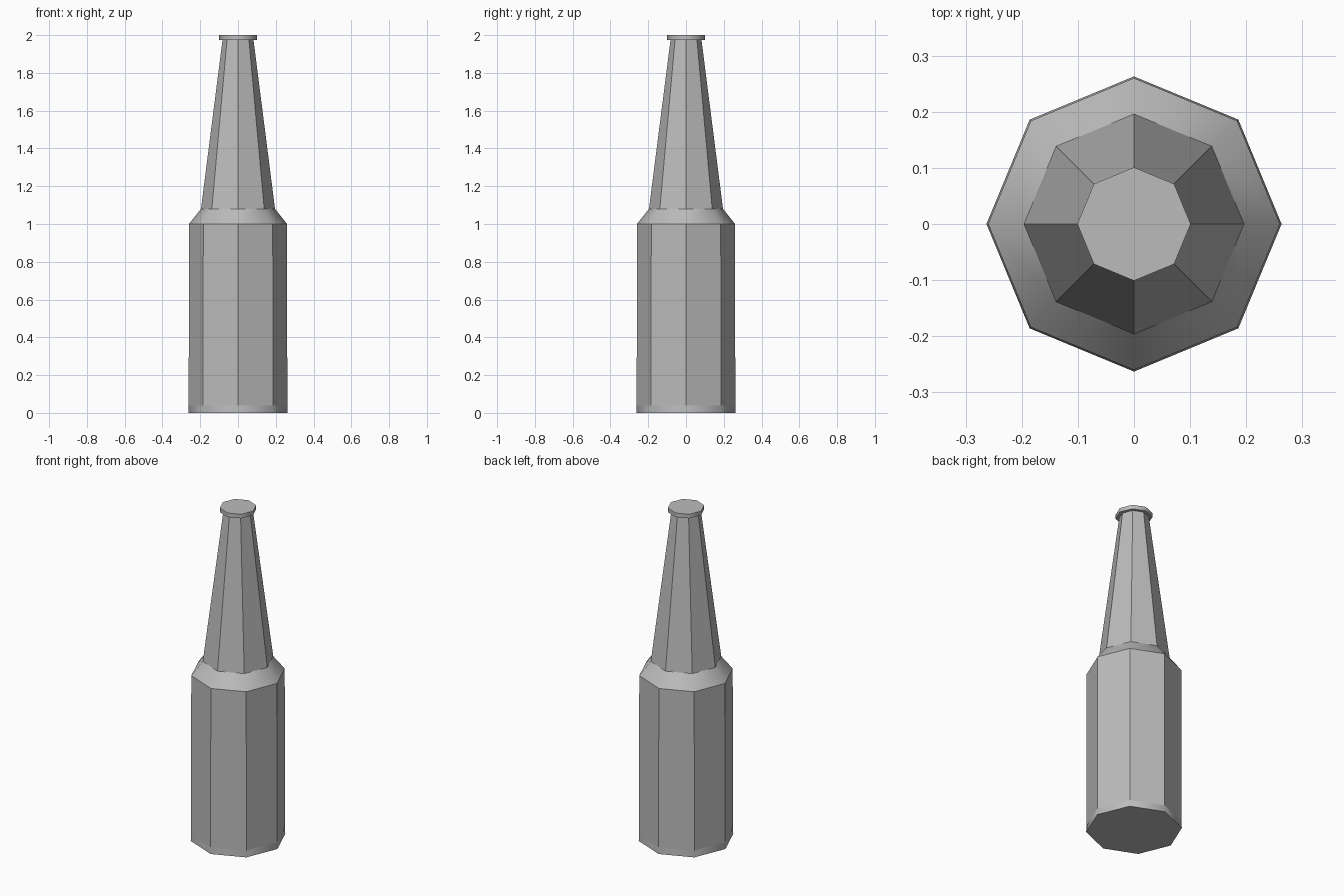
import bpy, bmesh
from math import cos, sin, tau

if "Cube" in bpy.data.objects:
    bpy.data.objects.remove(bpy.data.objects["Cube"], do_unlink=True)

SIDES = 8

grey = bpy.data.materials.new("plain grey")
grey.use_nodes = True
colour = (0.5, 0.5, 0.5, 1)
grey.diffuse_color = colour
grey.node_tree.nodes["Principled BSDF"].inputs["Base Color"].default_value = colour


def turned(name, profile, smooth=False, cap_bottom=False, cap_top=False):
    """Octagonal shell through (radius, height) rings, listed bottom to top."""
    bm = bmesh.new()
    rings = [[bm.verts.new((r * cos(tau * i / SIDES), r * sin(tau * i / SIDES), z))
              for i in range(SIDES)] for r, z in profile]
    for low, high in zip(rings, rings[1:]):
        for i in range(SIDES):
            j = (i + 1) % SIDES
            bm.faces.new((low[i], low[j], high[j], high[i])).smooth = smooth
    if cap_bottom:
        bm.faces.new(rings[0][::-1])
    if cap_top:
        bm.faces.new(rings[-1])
    mesh = bpy.data.meshes.new(name)
    bm.to_mesh(mesh)
    bm.free()
    mesh.materials.append(grey)
    obj = bpy.data.objects.new(name, mesh)
    bpy.context.collection.objects.link(obj)
    return obj


# Softly shaded foot band with the closed base
turned("foot", [(0.263, 0), (0.261, 0.04)], smooth=True, cap_bottom=True)
# Faceted main body
turned("body", [(0.261, 0.04), (0.26, 1.0)])
# Softly shaded shoulder
turned("shoulder", [(0.26, 1.0), (0.196, 1.08)], smooth=True)
# Faceted tapering neck
turned("neck", [(0.196, 1.08), (0.082, 1.975)])
# Closed rim at the mouth
turned("rim", [(0.101, 1.975), (0.101, 2.0)], smooth=True, cap_bottom=True, cap_top=True)
